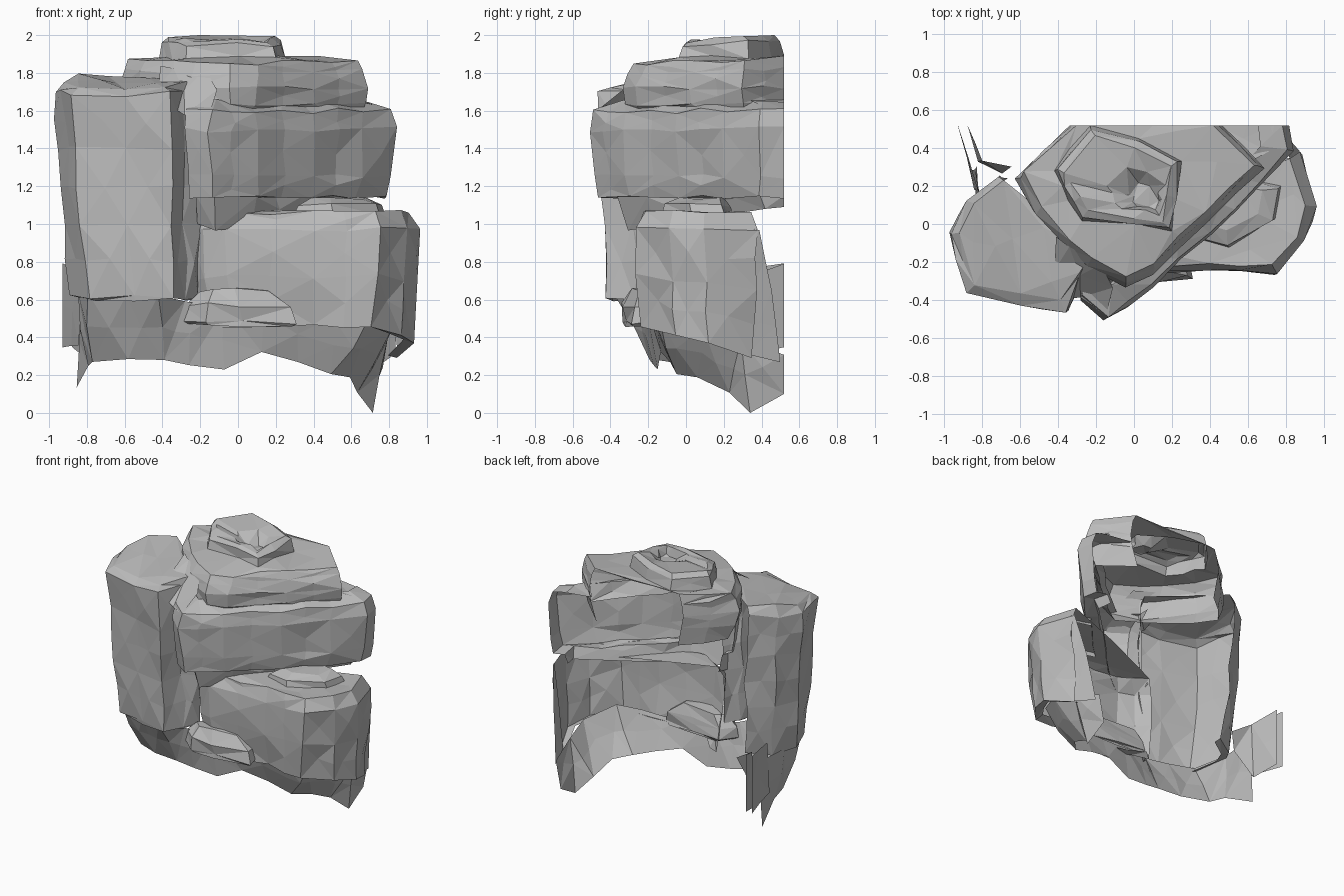
import bpy
import bmesh
import random
from mathutils import Vector

random.seed(4)
BACK = 0.52  # flat rear plane where the hollow shell is open

if "Cube" in bpy.data.objects:
    bpy.data.objects.remove(bpy.data.objects["Cube"])

stone = bpy.data.materials.new("grey stone")
stone.use_nodes = True
stone.diffuse_color = (0.5, 0.5, 0.5, 1)
shader = next(n for n in stone.node_tree.nodes if n.type == "BSDF_PRINCIPLED")
shader.inputs["Base Color"].default_value = (0.5, 0.5, 0.5, 1)
shader.inputs["Roughness"].default_value = 0.9


def ring(path, z, scale=1.0, slope=0.0, centre=(0, BACK)):
    """One level of a stone: a plan outline scaled about a centre, at height z."""
    cx, cy = centre
    row = []
    for x, y in path:
        y_new = cy + (y - cy) * scale
        row.append((cx + (x - cx) * scale, y_new, z + slope * y_new))
    return row


def on_back(v):
    return v.co.y > BACK - 0.005


def shell(name, rows, cap=True, closed=False, rough=0.016, longest=0.3):
    """Skin the rows from bottom to top, then break the skin into rough facets."""
    bm = bmesh.new()
    grid = [[bm.verts.new(p) for p in row] for row in rows]
    count = len(rows[0])
    for low, high in zip(grid, grid[1:]):
        for i in range(count if closed else count - 1):
            j = (i + 1) % count
            bm.faces.new((low[i], low[j], high[j], high[i]))
    if cap:
        bm.faces.new(grid[-1])
    # Leave the rear plane open
    rear = [f for f in bm.faces if all(on_back(v) for v in f.verts)]
    bmesh.ops.delete(bm, geom=rear, context="FACES")
    bmesh.ops.triangulate(bm, faces=bm.faces[:])
    long_edges = [e for e in bm.edges if e.calc_length() > longest]
    bmesh.ops.subdivide_edges(bm, edges=long_edges, cuts=1)
    bmesh.ops.triangulate(bm, faces=bm.faces[:])
    for v in bm.verts:
        keep = on_back(v)
        v.co += Vector([random.uniform(-rough, rough) for _ in range(3)])
        v.co.y = BACK if keep else min(v.co.y, BACK)
        v.co.z = min(max(v.co.z, 0), 2)
    mesh = bpy.data.meshes.new(name)
    bm.to_mesh(mesh)
    bm.free()
    mesh.materials.append(stone)
    obj = bpy.data.objects.new(name, mesh)
    bpy.context.collection.objects.link(obj)
    return obj


# Tall pillar on one side, open at the rear, tapering towards its foot
pillar = [(-.7, .26), (-.88, .13), (-.98, -.05), (-.87, -.35), (-.6, -.42),
          (-.36, -.46), (-.28, -.28), (-.19, -.17)]
inner = (-.3, -.2)
shell("pillar", [
    ring(pillar, .6, .78, 0, inner),
    ring(pillar, .61, .87, 0, inner),
    ring(pillar, 1.0, .93, 0, inner),
    ring(pillar, 1.4, .97, 0, inner),
    ring(pillar, 1.71, 1, .05, inner),
    ring(pillar, 1.77, .9, .12, (-.5, 0)),
])

# Upper tier that wraps round to the rear plane and carries a dented crown stone
upper = [(-.33, BACK), (-.62, .25), (-.52, .05), (-.36, -.14), (-.25, -.24),
         (-.05, -.34), (.1, -.26), (.4, .03), (.68, .3), (.46, BACK)]
crown = [(-.23, .51), (-.42, .28), (-.38, .2), (-.33, .12), (-.27, .03),
         (0, 0), (.2, -.03), (.22, .14), (.24, .32), (.02, .44)]
hub = (-.05, .25)
hollow = (.1, .12)
shell("upper_tier_and_crown", [
    ring(upper, 1.53, .9, -.1),
    ring(upper, 1.63, .99),
    ring(upper, 1.72, 1),
    ring(upper, 1.8, .98, .04),
    ring(upper, 1.86, .93, .04),
    ring(crown, 1.88, 1.02, 0, hub),
    ring(crown, 1.95, .98, .06, hub),
    ring(crown, 1.97, .84, .04, hub),
    ring(crown, 1.97, .45, 0, hollow),
    ring(crown, 1.91, .22, 0, hollow),
], closed=True, rough=.012)

# Overhanging middle tier running diagonally to the rear
middle = [(-.27, -.25), (-.28, -.4), (-.15, -.52), (.1, -.34), (.4, -.05),
          (.66, .2), (.84, .38), (.81, BACK)]
shell("middle_tier", [
    ring(middle, 1.02, .79, .16),
    ring(middle, 1.15, .84),
    ring(middle, 1.14, .95),
    ring(middle, 1.25, .98),
    ring(middle, 1.5, 1),
    ring(middle, 1.6, .98),
    ring(middle, 1.65, .8),
], cap=False)
shell("middle_tier_rear_top", [
    [(.71, .38, 1.63), (.74, BACK, 1.63)],
    [(.6, .32, 1.66), (.44, BACK, 1.66)],
], cap=False, rough=.005)
# Sloping shoulder that ties the pillar top to the tiers
shell("shoulder", [
    [(-.42, -.4, 1.68), (-.28, -.38, 1.58), (-.15, -.48, 1.6)],
    [(-.42, -.25, 1.73), (-.28, -.27, 1.7), (-.1, -.34, 1.72)],
    [(-.42, -.06, 1.83), (-.33, -.12, 1.83), (-.18, -.22, 1.83)],
], cap=False, rough=.012)

# Broad lower block
lower = [(-.27, -.12), (-.18, -.21), (-.07, -.26), (.4, -.25), (.75, -.27),
         (.9, -.09), (.97, .1), (.88, .37)]
hub = (.4, .2)
shell("lower_block", [
    ring(lower, .42, .82, -.3, hub),
    ring(lower, .39, .91, -.3, hub),
    ring(lower, .7, .97, -.1, hub),
    ring(lower, .97, 1, 0, hub),
    ring(lower, 1.06, .9, 0, hub),
])
# Rear edge of the lower block, widening downwards to the rear plane
shell("lower_block_rear_edge", [
    [(.83, .32, .31), (.77, .5, .27)],
    [(.85, .34, .65), (.82, .45, .65)],
    [(.88, .36, .97), (.87, .39, .97)],
], cap=False, rough=.004)

# Ragged skirt under everything, with a separate bottom edge
skirt = [(-.86, .29, .14), (-.8, .05, .24), (-.78, -.1, .28), (-.58, -.18, .29),
         (-.4, -.19, .27), (-.25, -.17, .25), (-.08, -.15, .22), (.13, -.13, .33),
         (.5, -.05, .2), (.6, .06, .19), (.62, .23, .1), (.72, .33, .01), (.72, BACK, .1)]
rim = [(-.83, .3, .62), (-.85, .0, .63), (-.8, -.28, .63), (-.6, -.34, .63),
       (-.42, -.37, .63), (-.28, -.26, .6), (-.08, -.22, .54), (.13, -.19, .52),
       (.5, -.17, .5), (.7, -.15, .5), (.82, .1, .44), (.8, .3, .38), (.76, BACK, .31)]
shell("base_skirt", [skirt, rim], cap=False, rough=.012)

# Thin fin reaching the rear plane
shell("rear_fin", [
    [(-.93, BACK, .35), (-.84, .18, .36)],
    [(-.93, BACK, .79), (-.82, .18, .74)],
], cap=False, rough=.004)
shell("rear_fin_inner", [
    [(-.88, BACK, .35), (-.82, .33, .3), (-.7, .27, .5)],
    [(-.88, BACK, .79), (-.8, .33, .72), (-.65, .3, .62)],
], cap=False, rough=.004)

# Loose stones: ledge slab and small shelf
ledge = [(-.3, -.22), (-.18, -.35), (.02, -.33), (.3, -.29), (.28, -.16), (-.2, -.12)]
shell("ledge_slab", [
    ring(ledge, .46, .9, 0, (0, -.22)),
    ring(ledge, .48, 1, 0, (0, -.22)),
    ring(ledge, .57, .95, 0, (0, -.2)),
    ring(ledge, .65, .6, 0, (-.06, -.2)),
], closed=True, rough=.014)

shelf = [(.3, -.08), (.5, -.13), (.74, .02), (.78, .2), (.6, .24)]
shell("shelf_stone", [
    ring(shelf, 1.04, 1, 0, (.55, .08)),
    ring(shelf, 1.1, .95, 0, (.55, .08)),
    ring(shelf, 1.14, .6, 0, (.5, .12)),
], closed=True, rough=.012)
